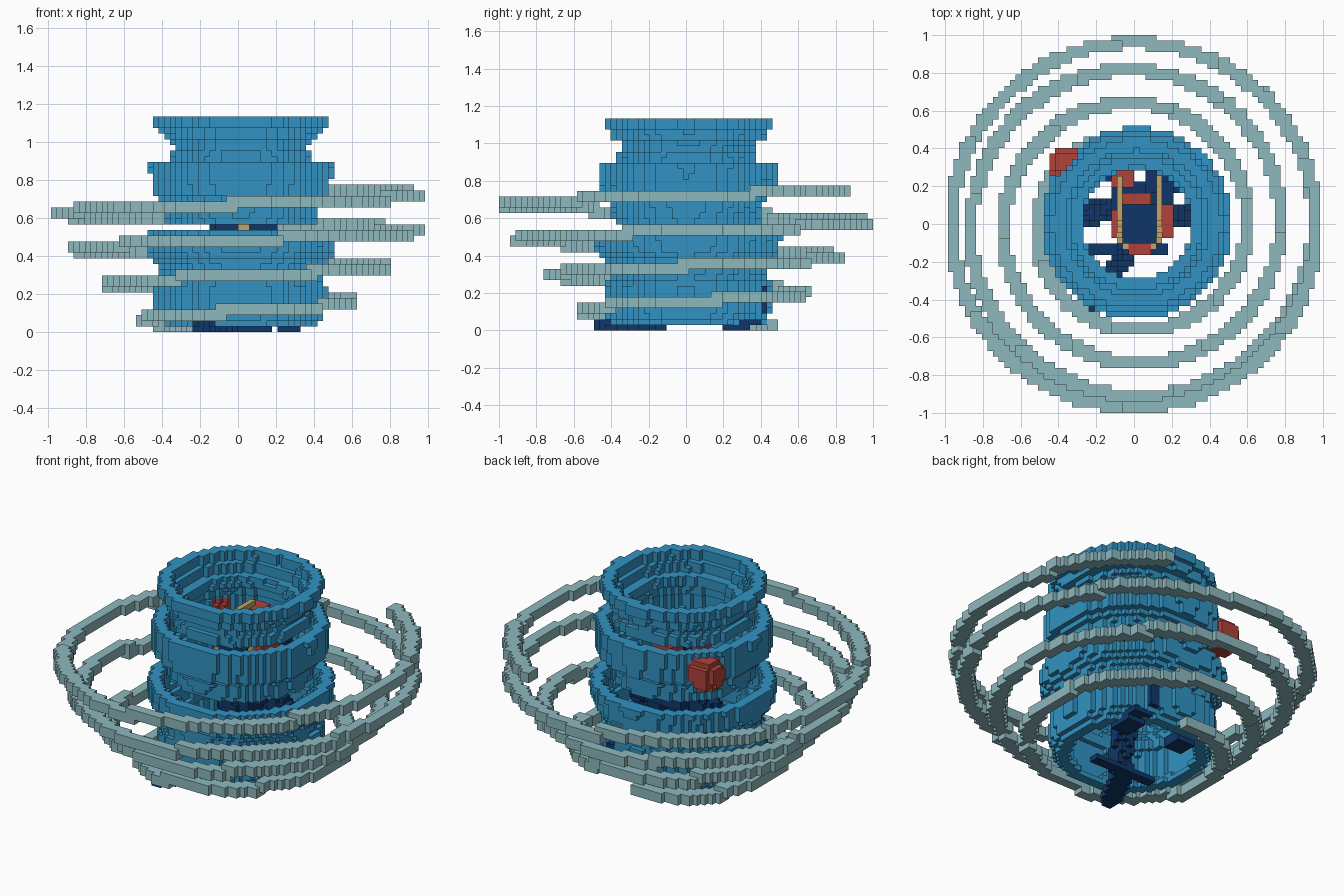
import bpy, bmesh, math
from mathutils import Vector

old = bpy.data.objects.get("Cube")
if old:
    bpy.data.objects.remove(old, do_unlink=True)

V = 2 / 67          # edge of one block
NZ = 38             # layers
CX, CY = 0.015, 0.005


def material(name, col):
    m = bpy.data.materials.new(name)
    m.use_nodes = True
    m.diffuse_color = (*col, 1)
    m.node_tree.nodes["Principled BSDF"].inputs["Base Color"].default_value = (*col, 1)
    return m


blue = material("sky blue", (0.032, 0.29, 0.54))
aqua = material("pale aqua", (0.27, 0.48, 0.51))
navy = material("navy", (0.005, 0.037, 0.14))
red = material("brick red", (0.44, 0.055, 0.042))
tan = material("tan", (0.54, 0.38, 0.13))


def centre(c):
    return Vector(((c[0] + 0.5) * V, c[1] * V, (c[2] + 0.5) * V))


def fill(test, lo=(-0.6, -0.6, 0), hi=(0.6, 0.6, 1.14)):
    """Blocks inside a region whose centres pass the test."""
    r = [range(int(math.floor(a / V)), int(math.ceil(b / V)) + 1) for a, b in zip(lo, hi)]
    return {(i, j, k) for i in r[0] for j in r[1] for k in r[2]
            if 0 <= k < NZ and test(centre((i, j, k)))}


def box(lo, hi):
    return fill(lambda p: all(a <= q <= b for a, q, b in zip(lo, p, hi)), lo, hi)


def ball(c, r):
    c = Vector(c)
    return fill(lambda p: (p - c).length <= r, [q - r for q in c], [q + r for q in c])


def bar(a, b, r):
    """Thick line of blocks between two points."""
    a, b = Vector(a), Vector(b)
    out = set()
    n = int((b - a).length / V * 2) + 1
    for s in range(n + 1):
        out |= ball(a.lerp(b, s / n), r)
    return out


def bowl(profile, wall=0.066):
    """Hollow ring following an outer (height, radius) profile."""
    def test(p):
        for (z0, r0), (z1, r1) in zip(profile, profile[1:]):
            if z0 <= p.z < z1:
                r = r0 + (r1 - r0) * (p.z - z0) / (z1 - z0)
                return r - wall <= math.hypot(p.x - CX, p.y - CY) <= r
        return False
    return fill(test)


def coil(turns, steps=3000):
    """Widening spiral with a two-block square section."""
    out = set()
    for s in range(steps + 1):
        t = turns * s / steps
        a = math.pi / 2 + t * math.tau
        r = min(0.47 + 0.175 * t, 0.965)
        i = round(r * math.cos(a) / V) - 1
        j = round((r * math.sin(a) - 0.005) / V - 0.5)
        k = max(0, round((0.188 * t + 0.015) / V) - 1)
        out |= {(i + x, j + y, k + z) for x in (0, 1) for y in (0, 1) for z in (0, 1)}
    return out


# Each entry: name, material, blocks; earlier parts win shared blocks
parts = [("spiral_coil", aqua, coil(3.92))]

# Red knob on the back of the middle bowl
parts.append(("back_knob", red, ball((-0.36, 0.32, 0.78), 0.095)))

# Three stacked flared bowls
parts += [
    ("lower_bowl", blue, bowl([(0.03, 0.40), (0.07, 0.435), (0.12, 0.45), (0.25, 0.45),
                               (0.28, 0.42), (0.36, 0.44), (0.42, 0.495), (0.55, 0.51)])),
    ("middle_bowl", blue, bowl([(0.58, 0.39), (0.68, 0.405), (0.73, 0.475), (0.90, 0.48)])),
    ("upper_bowl", blue, bowl([(0.895, 0.385), (0.95, 0.375), (0.97, 0.355), (1.01, 0.365),
                               (1.03, 0.415), (1.07, 0.42), (1.09, 0.45), (1.14, 0.45)])),
]

# Tan rails: level at the back, dropping to meet at the front
rails = set()
for x in (-0.075, 0.135):
    rails |= bar((x, 0.23, 0.89), (x, 0.02, 0.87), 0.022)
    rails |= bar((x, 0.02, 0.87), (x, -0.09, 0.72), 0.022)
    rails |= bar((x, -0.09, 0.72), (0.03, -0.12, 0.56), 0.022)
parts.append(("inner_rails", tan, rails))

# Red lining around the navy core
lining = box((-0.13, 0.2, 0.78), (0.0, 0.3, 0.88))
lining |= box((-0.06, 0.09, 0.8), (0.1, 0.17, 0.86))
lining |= box((0.14, -0.07, 0.74), (0.2, 0.11, 0.84))
lining |= box((-0.12, -0.07, 0.72), (-0.08, 0.08, 0.82))
lining |= box((-0.03, -0.16, 0.62), (0.1, -0.1, 0.7))
parts.append(("inner_lining", red, lining))

# Navy core, arms, legs and feet
core = box((-0.05, -0.09, 0.62), (0.11, 0.1, 0.78))
core |= box((-0.12, -0.08, 0.45), (0.2, 0.22, 0.6))
core |= box((-0.08, -0.08, 0.36), (0.12, 0.1, 0.46))
core |= box((0.06, 0.15, 0.5), (0.15, 0.3, 0.72))
core |= bar((-0.1, 0.07, 0.5), (-0.24, 0.06, 0.4), 0.065)
core |= bar((0.18, 0.06, 0.5), (0.27, 0.04, 0.4), 0.065)
core |= bar((0.0, -0.05, 0.4), (-0.06, -0.2, 0.06), 0.06)
core |= bar((-0.06, -0.16, 0.02), (-0.2, -0.44, 0.015), 0.05)
core |= box((-0.24, -0.16, 0), (0.17, -0.1, 0.04))
core |= bar((0.1, 0.12, 0.4), (0.25, 0.28, 0.06), 0.055)
core |= box((0.2, 0.2, 0), (0.34, 0.35, 0.03))
core |= box((0.2, 0.26, 0.03), (0.32, 0.41, 0.06))
core |= box((0.17, 0.36, 0.1), (0.23, 0.42, 0.24))
core |= box((-0.15, 0.22, 0), (-0.03, 0.33, 0.06))
parts.append(("inner_core", navy, core))

taken = set()
for n, (name, mat, cells) in enumerate(parts):
    cells -= taken
    taken |= cells

# Unit square for each of the six block directions
DIRS = []
for axis in range(3):
    for s in (1, -1):
        d = [0, 0, 0]
        d[axis] = s
        u, w = (axis + 1) % 3, (axis + 2) % 3
        quad = []
        for a, b in ((0, 0), (1, 0), (1, 1), (0, 1))[::s]:
            q = [0, 0, 0]
            q[axis], q[u], q[w] = (s + 1) // 2, a, b
            quad.append(tuple(q))
        DIRS.append((d, quad))


def build(name, mat, cells):
    """Mesh of the outward block faces of one part."""
    bm = bmesh.new()
    verts = {}
    for c in cells:
        for d, quad in DIRS:
            if tuple(p + q for p, q in zip(c, d)) in taken:
                continue
            face = []
            for q in quad:
                g = tuple(p + o for p, o in zip(c, q))
                if g not in verts:
                    verts[g] = bm.verts.new((g[0] * V, (g[1] - 0.5) * V, g[2] * V))
                face.append(verts[g])
            bm.faces.new(face)
    me = bpy.data.meshes.new(name)
    bm.to_mesh(me)
    bm.free()
    me.materials.append(mat)
    bpy.context.collection.objects.link(bpy.data.objects.new(name, me))


for part in parts:
    build(*part)
